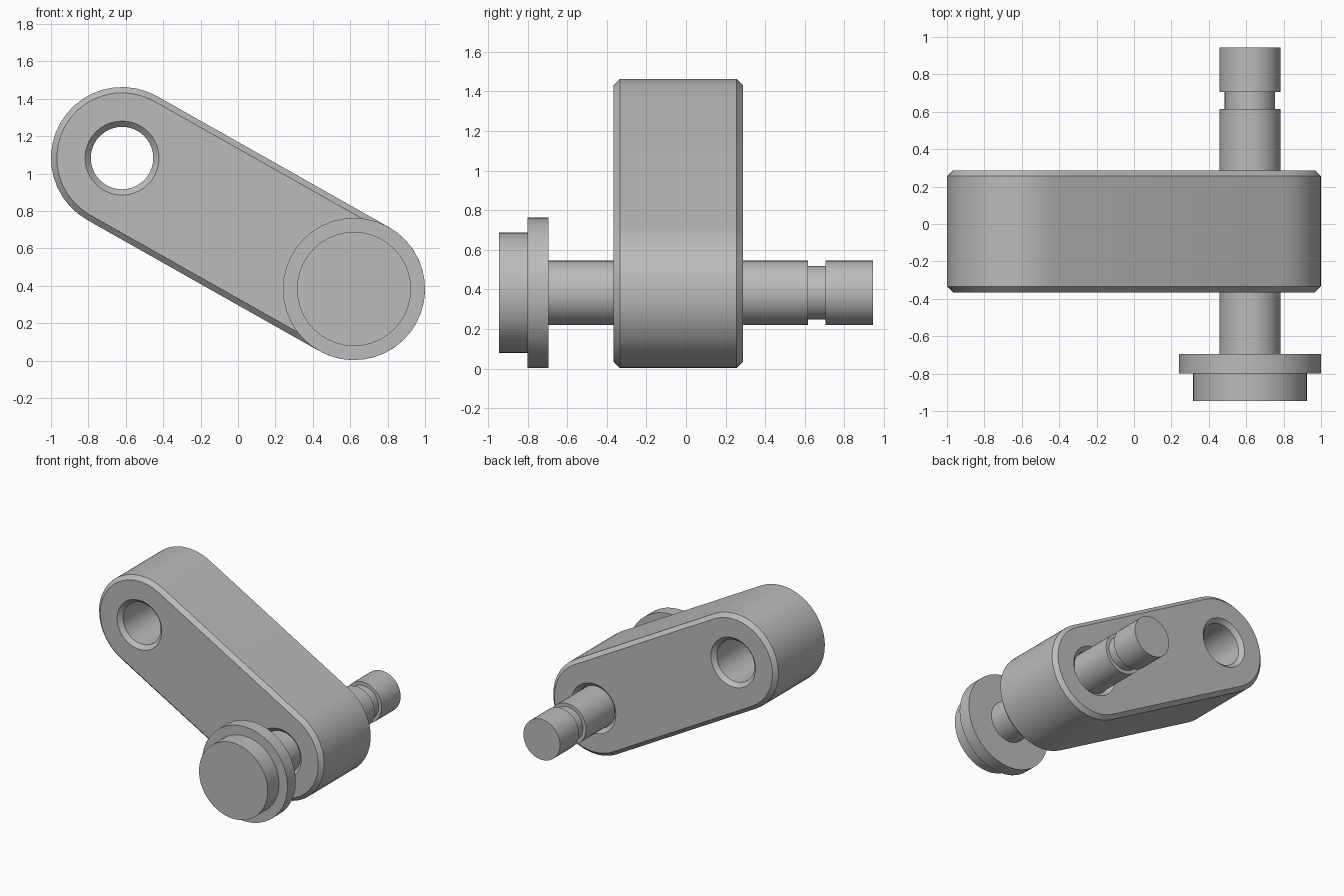
import bpy
import bmesh
from math import cos, sin, pi, atan2, radians

cube = bpy.data.objects.get("Cube")
if cube:
    bpy.data.objects.remove(cube, do_unlink=True)

UPPER = (-0.62, 1.083)     # x, z of the open hole
LOWER = (0.62, 0.383)      # x, z of the pin axis
RADIUS = 0.38
FRONT, BACK = -0.365, 0.287
CHAMFER = 0.031
SEGMENTS = 40

steel = bpy.data.materials.new("grey steel")
steel.use_nodes = True
steel.diffuse_color = (0.5, 0.5, 0.5, 1)
steel.node_tree.nodes["Principled BSDF"].inputs["Base Color"].default_value = (0.5, 0.5, 0.5, 1)


def circle(centre, radius):
    return [(centre[0] + radius * cos(2 * pi * i / SEGMENTS),
             centre[1] + radius * sin(2 * pi * i / SEGMENTS)) for i in range(SEGMENTS)]


def slot(radius):
    """Outline with round ends about both axes."""
    tilt = atan2(LOWER[1] - UPPER[1], LOWER[0] - UPPER[0])
    half = SEGMENTS // 2
    points = []
    for centre, start in ((LOWER, tilt - pi / 2), (UPPER, tilt + pi / 2)):
        for i in range(half + 1):
            a = start + pi * i / half
            points.append((centre[0] + radius * cos(a), centre[1] + radius * sin(a)))
    return points


def loft(name, sections):
    """Closed solid through (y, outline) sections."""
    bm = bmesh.new()
    rings = [[bm.verts.new((x, y, z)) for x, z in outline] for y, outline in sections]
    for a, b in zip(rings, rings[1:]):
        for i in range(len(a)):
            j = (i + 1) % len(a)
            bm.faces.new((a[i], a[j], b[j], b[i]))
    bm.faces.new(rings[0])
    bm.faces.new(rings[-1])
    bmesh.ops.recalc_face_normals(bm, faces=bm.faces)
    mesh = bpy.data.meshes.new(name)
    bm.to_mesh(mesh)
    bm.free()
    mesh.materials.append(steel)
    obj = bpy.data.objects.new(name, mesh)
    bpy.context.collection.objects.link(obj)
    return obj


def turned(name, centre, profile):
    return loft(name, [(y, circle(centre, r)) for y, r in profile])


# Link body with chamfered rims
body = loft("link_body", [
    (FRONT, slot(RADIUS - CHAMFER)), (FRONT + CHAMFER, slot(RADIUS)),
    (BACK - CHAMFER, slot(RADIUS)), (BACK, slot(RADIUS - CHAMFER))])

# Two countersunk bores through the link
BORE, OVER = 0.167, 0.02
for name, centre in (("upper_bore", UPPER), ("lower_bore", LOWER)):
    wide = BORE + CHAMFER + OVER
    cutter = turned(name + "_cutter", centre, [
        (FRONT - OVER, wide), (FRONT + CHAMFER, BORE),
        (BACK - CHAMFER, BORE), (BACK + OVER, wide)])
    cutter.hide_render = True
    cut = body.modifiers.new(name, "BOOLEAN")
    cut.operation = "DIFFERENCE"
    cut.solver = "EXACT"
    cut.object = cutter
    bpy.context.view_layer.objects.active = body
    bpy.ops.object.modifier_apply(modifier=name)
    bpy.data.objects.remove(cutter, do_unlink=True)

# Pin turned in one piece: stepped head, shaft, groove and tip
pin = turned("pin", LOWER, [
    (-0.945, 0.305), (-0.80, 0.305), (-0.80, RADIUS), (-0.695, RADIUS),
    (-0.695, 0.163), (0.615, 0.163), (0.615, 0.135), (0.705, 0.135),
    (0.705, 0.163), (0.945, 0.163)])

bpy.ops.object.select_all(action="DESELECT")
for obj in (body, pin):
    obj.select_set(True)
bpy.context.view_layer.objects.active = body
bpy.ops.object.shade_smooth_by_angle(angle=radians(30))
